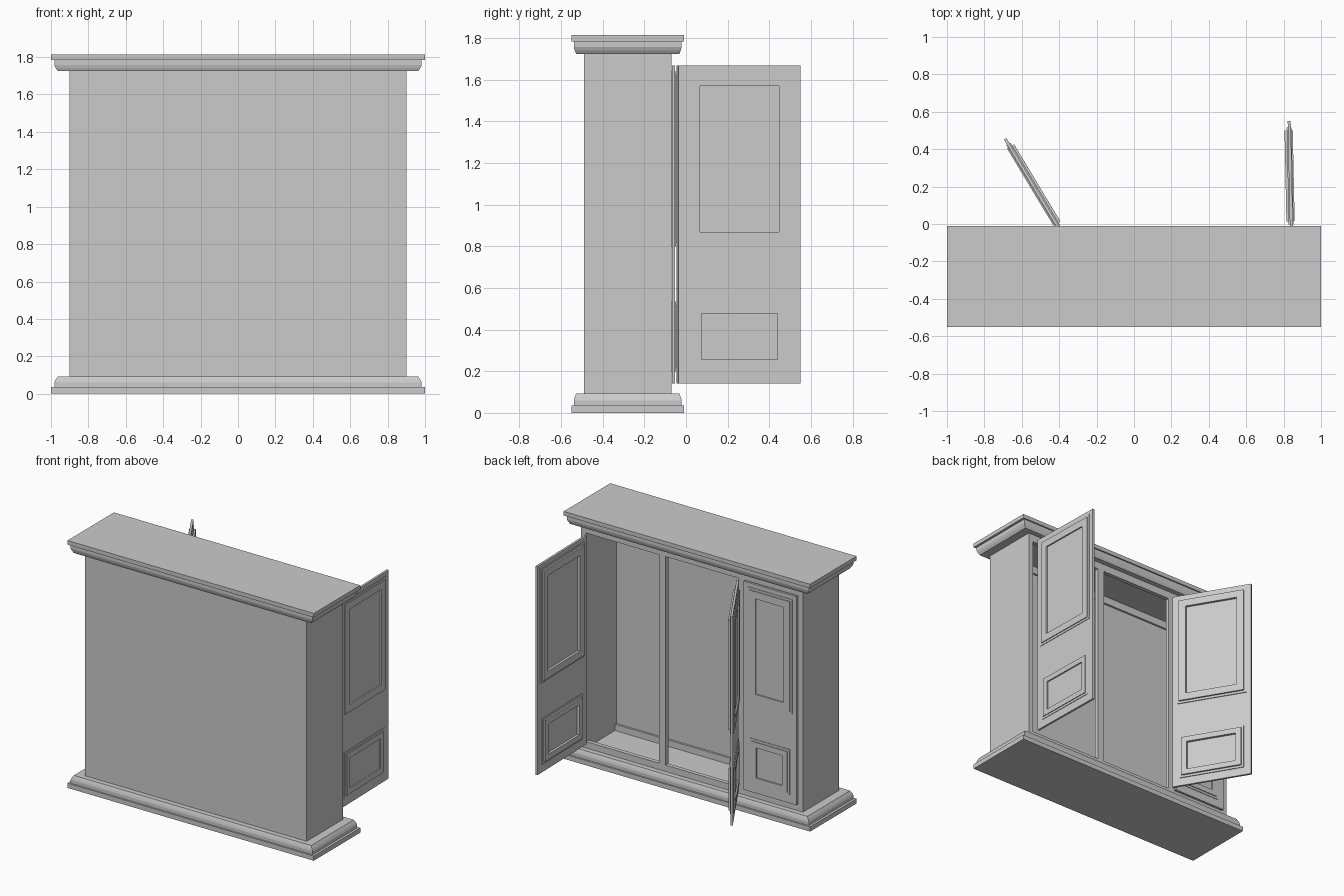
import bpy, bmesh, math
from mathutils import Matrix

cube = bpy.data.objects.get("Cube")
if cube:
    bpy.data.objects.remove(cube)

grey = bpy.data.materials.new("plain_grey")
grey.use_nodes = True
grey.diffuse_color = (0.6, 0.6, 0.6, 1)
grey.node_tree.nodes["Principled BSDF"].inputs["Base Color"].default_value = (0.6, 0.6, 0.6, 1)

CY = -0.28                  # centre of the carcass in depth
BACK, FLOOR, CEIL = -0.07, 0.093, 1.725
LOW, HIGH = 0.14, 1.67      # door opening heights


def finish(name, bm):
    bmesh.ops.recalc_face_normals(bm, faces=bm.faces)
    mesh = bpy.data.meshes.new(name)
    bm.to_mesh(mesh)
    bm.free()
    mesh.materials.append(grey)
    obj = bpy.data.objects.new(name, mesh)
    bpy.context.collection.objects.link(obj)
    return obj


def add_box(bm, x0, x1, y0, y1, z0, z1):
    size = Matrix.Diagonal((x1 - x0, y1 - y0, z1 - z0, 1))
    place = Matrix.Translation(((x0 + x1) / 2, (y0 + y1) / 2, (z0 + z1) / 2))
    bmesh.ops.create_cube(bm, size=1, matrix=place @ size)


def box(name, *bounds):
    bm = bmesh.new()
    add_box(bm, *bounds)
    return finish(name, bm)


def add_ring(bm, outer, inner, y0, y1):
    """Rectangular frame in the xz plane; rectangles are x0, x1, z0, z1."""
    a0, a1, c0, c1 = outer
    b0, b1, d0, d1 = inner
    add_box(bm, a0, b0, y0, y1, c0, c1)
    add_box(bm, b1, a1, y0, y1, c0, c1)
    add_box(bm, b0, b1, y0, y1, c0, d0)
    add_box(bm, b0, b1, y0, y1, d1, c1)


def moulding(name, profile):
    """Stack rectangular loops of (overhang past the body, height)."""
    bm = bmesh.new()
    loops = []
    for out, z in profile:
        hx, hy = 0.9 + out, 0.21 + out * 0.6
        loops.append([bm.verts.new((sx * hx, CY + sy * hy, z))
                      for sx, sy in ((-1, -1), (1, -1), (1, 1), (-1, 1))])
    for a, b in zip(loops, loops[1:]):
        for i in range(4):
            j = (i + 1) % 4
            bm.faces.new((a[i], a[j], b[j], b[i]))
    bm.faces.new(loops[0])
    bm.faces.new(loops[-1])
    return finish(name, bm)


# Base and cornice
moulding("base", [(0.1, 0), (0.1, 0.035), (0.082, 0.035), (0.082, 0.06),
                  (0.075, 0.075), (0.063, FLOOR)])
moulding("cornice", [(0.063, CEIL), (0.075, 1.742), (0.082, 1.758), (0.082, 1.785),
                     (0.1, 1.785), (0.1, 1.815)])

# Carcass walls
box("front_panel", -0.9, 0.9, -0.49, -0.42, FLOOR, CEIL)
for side, x in (("right", -0.9), ("left", 0.86)):
    box(side + "_wall", x, x + 0.04, -0.42, BACK, FLOOR, CEIL)
for name, z0, z1 in (("lower", FLOOR, LOW), ("upper", HIGH, CEIL)):
    box(name + "_rail", -0.86, 0.86, -0.1, BACK, z0, z1)
    box(name + "_inner_strip", -0.86, 0.86, -0.42, -0.405, z0, z1)
for name, x in (("left", 0.214), ("right", -0.43)):
    box(name + "_post", x, x + 0.056, -0.1, BACK, LOW, HIGH)


def inset(rect, d):
    return rect[0] + d, rect[1] - d, rect[2] + d, rect[3] - d


def door(name, width, hinge, angle, outside):
    """Door hinged at its local origin; outside (+1 or -1) is its outer y side."""
    bm = bmesh.new()
    add_box(bm, 0, width, -0.008, 0.008, LOW, HIGH)
    upper = (0.033, width - 0.033, 0.8, 1.64)
    lower = (0.053, width - 0.053, 0.2, 0.535)
    for rect, band in ((upper, 0.07), (lower, 0.057)):
        opening = inset(rect, band)
        middle = inset(rect, 0.017)
        for face in (outside, -outside):
            low, tall = (0.012, 0.018) if face == outside else (0.014, 0.026)
            add_ring(bm, rect, middle, *sorted((face * 0.008, face * low)))
            add_ring(bm, middle, opening, *sorted((face * 0.008, face * tall)))
    obj = finish(name, bm)
    obj.location = hinge
    obj.rotation_euler.z = math.radians(angle)
    return obj


# Two doors standing open, one closed
door("left_door", 0.585, (0.842, -0.035, 0), 91.2, -1)
door("middle_door", 0.58, (-0.39, -0.042, 0), 121, 1)
door("right_door", 0.43, (-0.86, -0.06, 0), 0, 1)
